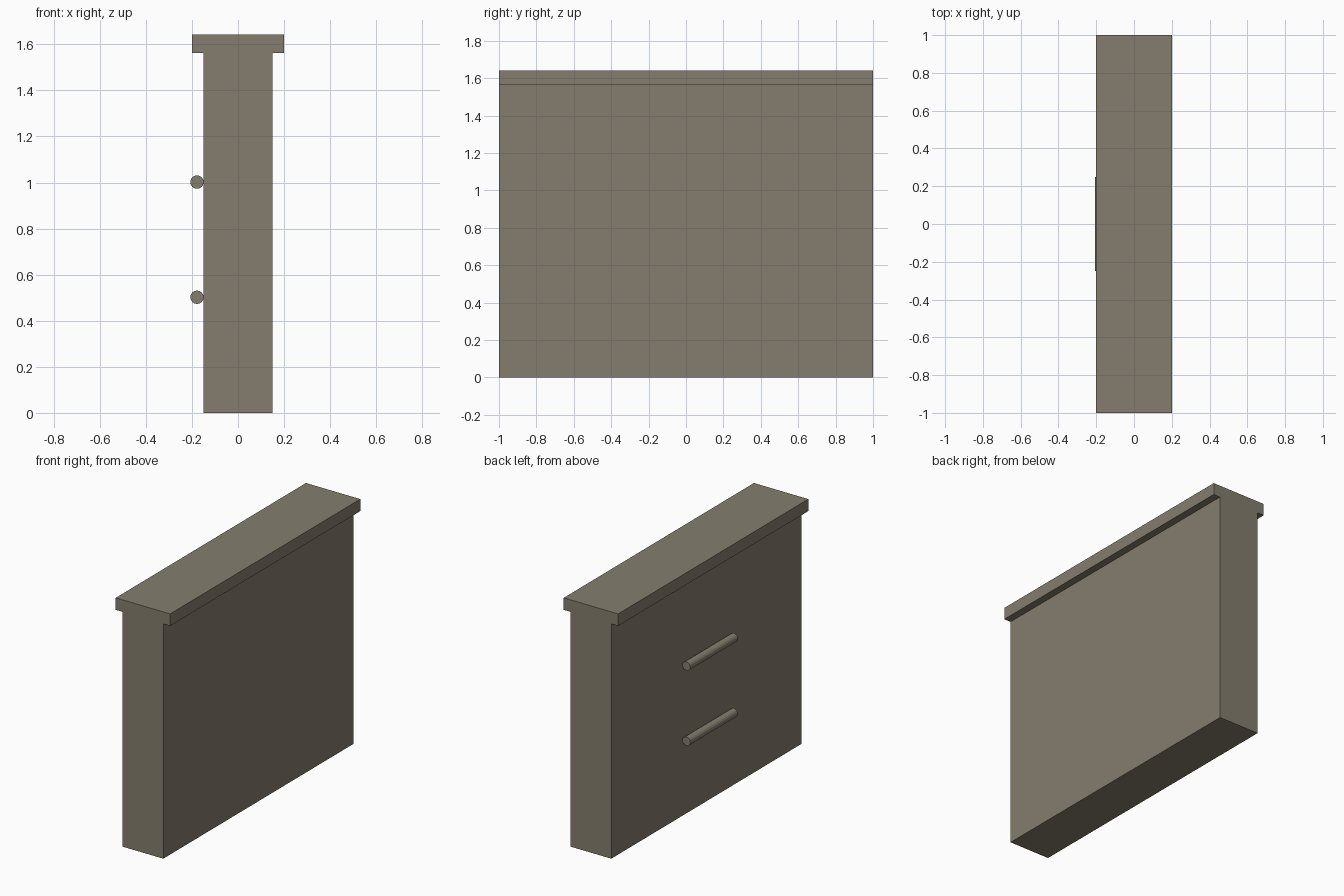
import bpy
import math

if "Cube" in bpy.data.objects:
    bpy.data.objects.remove(bpy.data.objects["Cube"])

# One flat colour for the whole model
mat = bpy.data.materials.new("taupe")
mat.diffuse_color = (0.233, 0.207, 0.157, 1.0)
mat.use_nodes = True
mat.node_tree.nodes["Principled BSDF"].inputs["Base Color"].default_value = mat.diffuse_color


def finish(name):
    obj = bpy.context.object
    obj.name = name
    obj.data.materials.append(mat)
    return obj


def box(name, width, depth, z0, z1):
    bpy.ops.mesh.primitive_cube_add(size=1, location=(0, 0, (z0 + z1) / 2))
    obj = finish(name)
    obj.scale = (width, depth, z1 - z0)
    bpy.ops.object.transform_apply(location=False, rotation=False, scale=True)
    return obj


# Slab body with an overhanging cap, flush at both ends
box("body", 0.30, 2.0, 0.0, 1.562)
box("top_cap", 0.40, 2.0, 1.562, 1.642)

# Two round bar handles on the -x side
for name, z in (("lower_handle", 0.502), ("upper_handle", 1.002)):
    bpy.ops.mesh.primitive_cylinder_add(
        vertices=16, radius=0.029, depth=0.5,
        location=(-0.178, 0, z), rotation=(math.pi / 2, 0, 0))
    finish(name)
